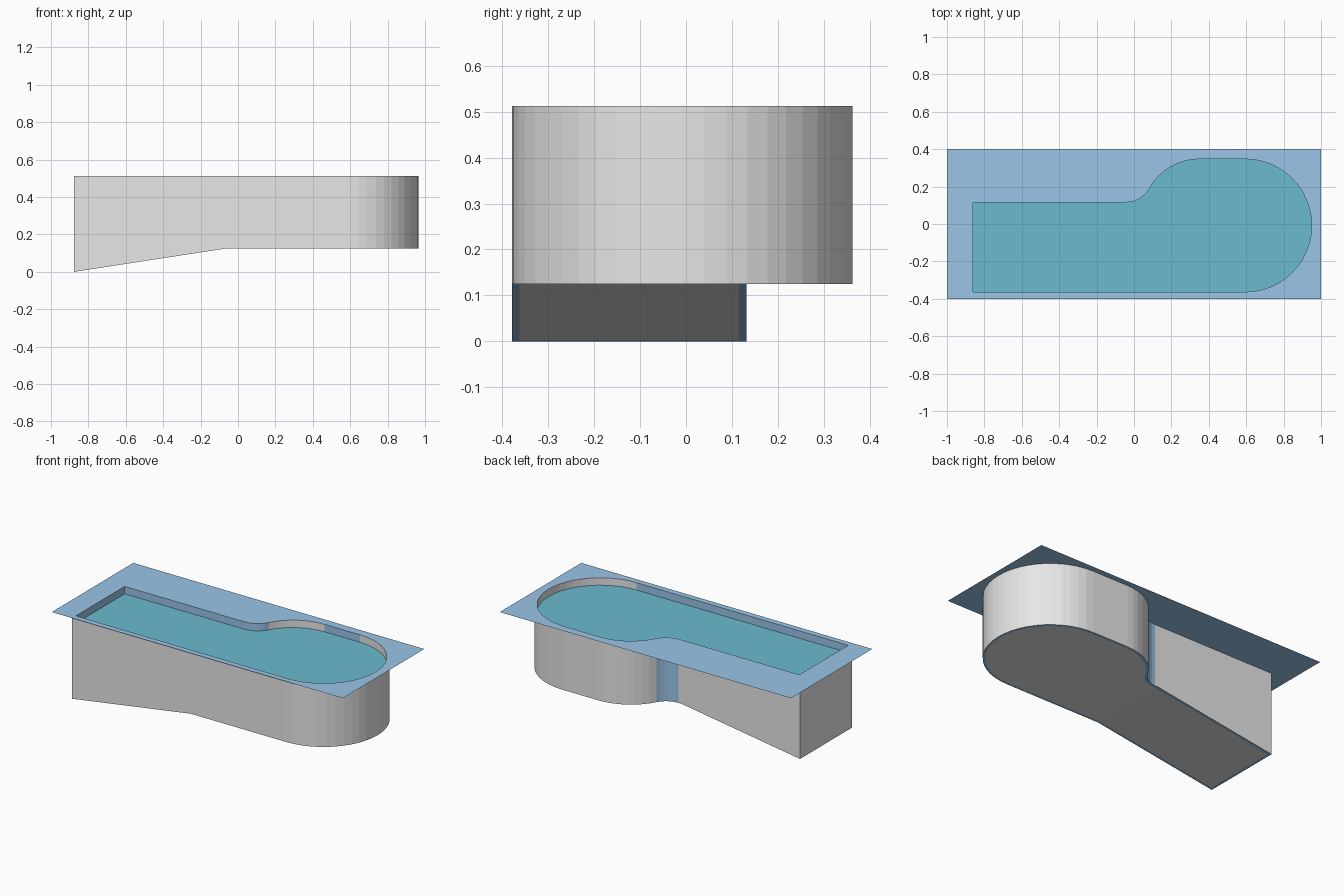
import bpy, bmesh, math

if "Cube" in bpy.data.objects:
    bpy.data.objects.remove(bpy.data.objects["Cube"])

TOP, WATER, SHALLOW = 0.513, 0.467, 0.125
LEFT, BEND = -0.86, -0.06
WALL = 0.016


def lin(c):
    c /= 255
    return c / 12.92 if c <= 0.04045 else ((c + 0.055) / 1.055) ** 2.4


def material(name, rgb):
    m = bpy.data.materials.new(name)
    m.diffuse_color = (*[lin(c) for c in rgb], 1)
    m.use_nodes = True
    m.node_tree.nodes["Principled BSDF"].inputs["Base Color"].default_value = m.diffuse_color
    return m


GREY = material("light grey", (231, 231, 231))
BLUE = material("pale blue", (157, 200, 235))
TEAL = material("water teal", (107, 187, 206))


def arc(cx, cy, r, a0, a1, n):
    return [(cx + r * math.cos(math.radians(a0 + (a1 - a0) * i / n)),
             cy + r * math.sin(math.radians(a0 + (a1 - a0) * i / n))) for i in range(n + 1)]


def outline(d):
    """Pool outline grown by d, counter-clockwise: points and the kind of each following edge."""
    pts, kinds = [], []

    def add(points, kind):
        pts.extend(points)
        kinds.extend([kind] * (len(points) - 1) + ["straight"])

    add([(LEFT - d, -0.363 - d), (BEND, -0.363 - d)], "straight")
    add(arc(0.595, -0.008, 0.355 + d, -90, 90, 24), "convex")
    join = 180 - math.degrees(math.atan2(0.2146, 0.39))
    big = arc(0.35, 0.039, 0.308 + d, 90, join, 8)
    add(big, "convex")
    kinds[-1] = "concave"
    add(arc(-0.04, 0.2536, 0.1376 - d, join - 180, -90, 6)[1:], "concave")
    add([(BEND, 0.116 + d), (LEFT - d, 0.116 + d)], "straight")
    return pts, kinds


def floor_z(x):
    t = (x - (LEFT - WALL)) / (BEND - (LEFT - WALL))
    return SHALLOW * min(max(t, 0), 1)


def make(name, bm, mats):
    me = bpy.data.meshes.new(name)
    bm.to_mesh(me)
    bm.free()
    for m in mats:
        me.materials.append(m)
    ob = bpy.data.objects.new(name, me)
    bpy.context.collection.objects.link(ob)
    return ob


def strip(name, low, high, mats, idx=None, flip=False):
    """Closed band of quads between two rings of 3D points."""
    bm = bmesh.new()
    a = [bm.verts.new(p) for p in low]
    b = [bm.verts.new(p) for p in high]
    n = len(a)
    for i in range(n):
        j = (i + 1) % n
        q = [a[i], a[j], b[j], b[i]]
        f = bm.faces.new(q[::-1] if flip else q)
        f.material_index = idx[i] if idx else 0
    return make(name, bm, mats)


def polygons(name, loops, mat):
    bm = bmesh.new()
    for loop in loops:
        bm.faces.new([bm.verts.new(p) for p in loop])
    return make(name, bm, [mat])


inner, kinds = outline(0)
outer, _ = outline(WALL)


def at_floor(pts):
    return [(x, y, floor_z(x)) for x, y in pts]


def at(pts, z):
    return [(x, y, z) for x, y in pts]


# walls: outside is grey except the inward curve; inside is blue except the outward curves
strip("outer_wall", at_floor(outer), at(outer, TOP), [GREY, BLUE],
      [int(k == "concave") for k in kinds])
strip("inner_wall", at_floor(inner), at(inner, TOP), [GREY, BLUE],
      [int(k != "convex") for k in kinds], flip=True)

# blue underside edge of the wall
strip("wall_bottom_rim", at_floor(inner), at_floor(outer), [BLUE], flip=True)

# floor: sloped deep end and flat shallow end, facing down
deep = [p for p in inner if p[0] <= BEND + 1e-6]
shallow = [p for p in inner if p[0] >= BEND - 1e-6]
polygons("pool_floor", [at_floor(deep)[::-1], at_floor(shallow)[::-1]], GREY)

# water surface
polygons("water", [at(inner, WATER)], TEAL)

# thin deck with the pool outline cut out
bm = bmesh.new()
for ring in ([(-1, -0.4), (1, -0.4), (1, 0.4), (-1, 0.4)], inner):
    vs = [bm.verts.new((x, y, TOP)) for x, y in ring]
    for i, v in enumerate(vs):
        bm.edges.new((v, vs[(i + 1) % len(vs)]))
bmesh.ops.triangle_fill(bm, use_beauty=True, edges=bm.edges[:], normal=(0, 0, 1))
for f in bm.faces:
    f.normal_update()
    if f.normal.z < 0:
        f.normal_flip()
make("deck", bm, [BLUE])
